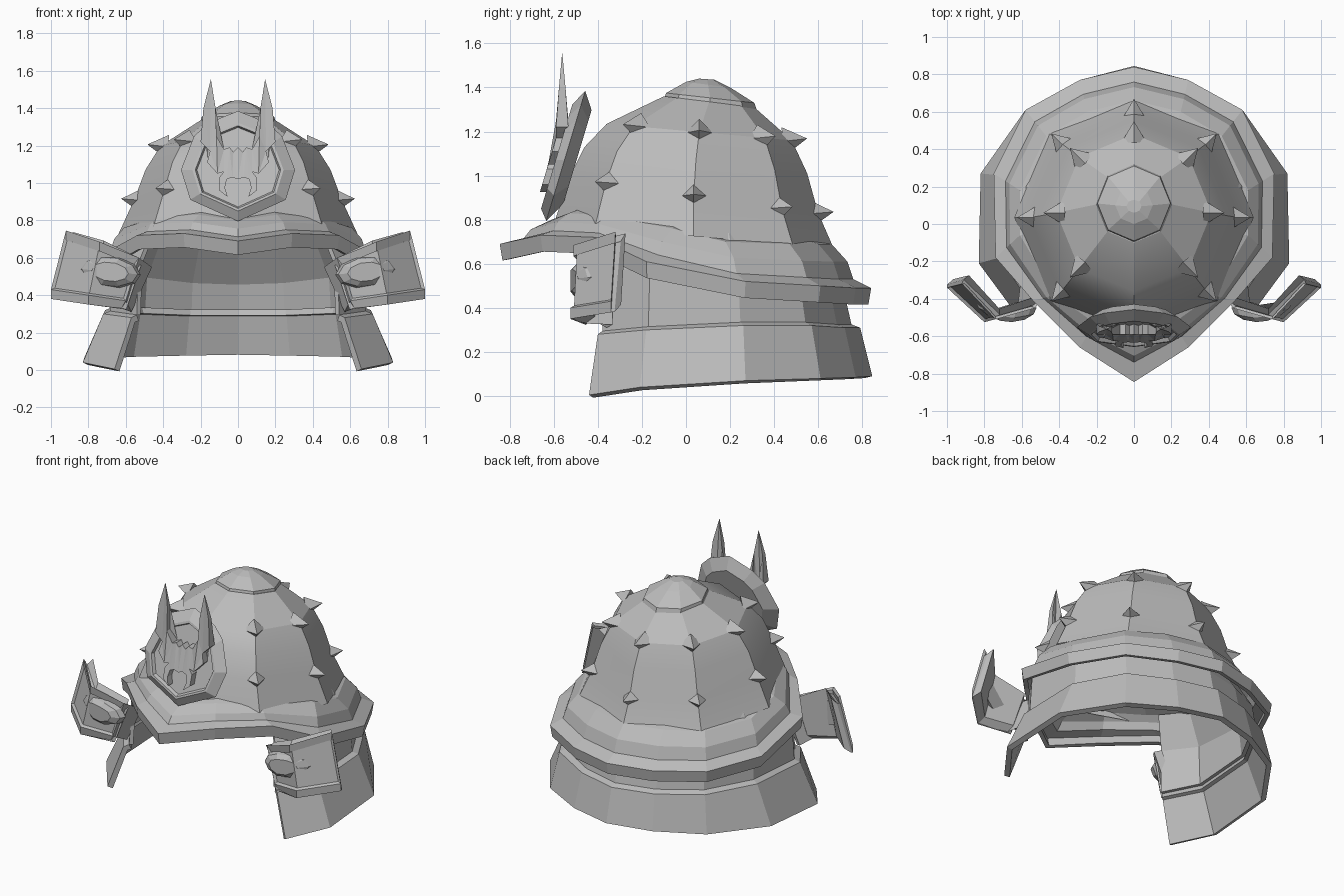
import bpy, bmesh, math
from mathutils import Vector

cube = bpy.data.objects.get("Cube")
if cube:
    bpy.data.objects.remove(cube)

grey = bpy.data.materials.new("plain_grey")
grey.use_nodes = True
grey.diffuse_color = (0.5, 0.5, 0.5, 1)
grey.node_tree.nodes["Principled BSDF"].inputs["Base Color"].default_value = (0.5, 0.5, 0.5, 1)


def finish(name, bm, thick=0, mirror=False, recalc=False):
    """Turn a bmesh into a flat-shaded object with optional shell and mirror."""
    if recalc:
        bmesh.ops.recalc_face_normals(bm, faces=bm.faces[:])
    me = bpy.data.meshes.new(name)
    bm.to_mesh(me)
    bm.free()
    ob = bpy.data.objects.new(name, me)
    bpy.context.collection.objects.link(ob)
    me.materials.append(grey)
    if thick:
        m = ob.modifiers.new("shell", 'SOLIDIFY')
        m.thickness, m.offset = thick, -1
    if mirror:
        ob.modifiers.new("mirror", 'MIRROR')
    return ob


def loft(name, rings, closed=True, caps=(False, False), recalc=False, **options):
    """Skin a stack of rings, listed from top to bottom."""
    bm = bmesh.new()
    rows = [[bm.verts.new(p) for p in r] for r in rings]
    n = len(rows[0])
    for a, b in zip(rows, rows[1:]):
        for i in range(n if closed else n - 1):
            j = (i + 1) % n
            bm.faces.new((a[i], a[j], b[j], b[i]))
    if caps[0]:
        bm.faces.new(rows[0][::-1])
    if caps[1]:
        bm.faces.new(rows[-1])
    return finish(name, bm, recalc=recalc, **options)


def flip(points):
    return [(-p[0], *p[1:]) for p in points]


def full_ring(half):
    return half + flip(half[-2:0:-1])


def open_ring(half):
    return flip(half[:0:-1]) + half


def mix(a, b, t):
    return a + (b - a) * t


def blend(ra, rb, t, tz):
    return [(mix(a[0], b[0], t), mix(a[1], b[1], t), mix(a[2], b[2], tz)) for a, b in zip(ra, rb)]


# Tilted eight-sided rings: front y, front z, back y, back z, half width
def tilted_point(ring, angle):
    yf, zf, yb, zb, w = ring
    t = (1 + math.sin(angle)) / 2
    return (w * math.cos(angle), mix(yf, yb, t), mix(zf, zb, t))


def octagon(ring):
    return [tilted_point(ring, math.radians(90 - 45 * i)) for i in range(8)]


# Bowl, smooth down each panel and sharp along the ridges
upper = (-.36, 1.235, .48, 1.16, .415)
middle = (-.46, 1.13, .55, 1.01, .495)
lower = (-.53, .99, .6, .83, .555)
bowl = [(-.1, 1.36, .31, 1.31, .2), upper, middle, lower, (-.6, .78, .67, .67, .64)]
bowl_object = loft("bowl", [octagon(r) for r in bowl], caps=(True, False))
bpy.ops.object.select_all(action='DESELECT')
bowl_object.select_set(True)
bpy.context.view_layer.objects.active = bowl_object
bpy.ops.object.shade_smooth_by_angle(angle=math.radians(22))

# Knob on the crown
knob = [(.06, 1.44, .13, 1.435, .04), (0, 1.425, .2, 1.4, .1),
        (-.09, 1.375, .31, 1.33, .195), (-.1, 1.345, .32, 1.3, .2)]
loft("crown_knob", [octagon(r) for r in knob], caps=(True, True))

# Studs along the bowl ridges
for row, ring, lift in (("upper", upper, .12), ("lower", lower, .08)):
    for k in range(-1, 6):
        ang = math.radians(45 * k)
        out = Vector((math.cos(ang), math.sin(ang), lift)).normalized()
        pos = Vector(tilted_point(ring, ang)) + out * .015
        bm = bmesh.new()
        bmesh.ops.create_cone(bm, cap_ends=True, segments=4, radius1=.065, radius2=0, depth=.11)
        bm.transform(out.to_track_quat('Z', 'Y').to_matrix().to_4x4())
        bmesh.ops.translate(bm, verts=bm.verts[:], vec=pos)
        finish(row + "_stud", bm)

# Brim, tucked under the bowl, from the neck at the back to the pointed visor
inner = [(0, .66, .69), (.25, .6, .69), (.47, .47, .69), (.61, .18, .7),
         (.61, -.06, .76), (.42, -.38, .82), (.21, -.53, .83), (0, -.61, .8)]
tuck = [(x * .9, y * .9, z + .02) for x, y, z in inner]
outer = [(0, .84, .49), (.29, .77, .49), (.58, .61, .5), (.75, .27, .52),
         (.74, -.18, .61), (.54, -.41, .72), (.29, -.66, .73), (0, -.845, .69)]
rim = [(x * .985, y * .985, z - .075) for x, y, z in outer]
brim = [tuck, inner, blend(inner, outer, .4, .4), blend(inner, outer, .55, .8), outer, rim]
loft("brim", [full_ring(r) for r in brim], thick=.03)

# Neck guard in two overlapping tiers, open at the front
hem = [(0, .845, .09), (.29, .77, .085), (.58, .61, .08),
       (.82, .27, .07), (.83, -.21, .04), (.66, -.44, .005)]
hem_top = [(0, .79, .31), (.27, .72, .31), (.54, .57, .32),
           (.71, .26, .32), (.72, -.18, .3), (.57, -.4, .28)]
tier_low = [(x * .95, y * .95, z + .015) for x, y, z in hem_top]
tier_top = [(x * .93, y * .91, z + .25 - .12 * y) for x, y, z in hem_top]
lining = [(x * .85, y * .82, z + .2) for x, y, z in tier_top]
loft("neck_guard_upper", [open_ring(r) for r in (lining, tier_top, tier_low)],
     closed=False, thick=.025)
loft("neck_guard_lower", [open_ring(r) for r in (tier_low, hem_top, hem)], closed=False, thick=.035)

# Folded side wings with a raised frame
top = [(.46, -.36, .55), (.53, -.45, .6), (.74, -.51, .685), (.92, -.32, .745)]
bottom = [(.57, -.36, .31), (.6, -.47, .37), (.8, -.525, .4), (1, -.34, .43)]
bm = bmesh.new()
tv, bv = ([bm.verts.new(p) for p in r] for r in (top, bottom))
panels = [bm.faces.new((bv[i], bv[i + 1], tv[i + 1], tv[i])) for i in range(3)]
for width, depth in ((.025, 0), (.012, -.015)):
    bmesh.ops.inset_region(bm, faces=panels[1:], thickness=width, depth=depth,
                           use_boundary=True, use_even_offset=True)
finish("side_wing", bm, thick=.05, mirror=True)


# Oval boss on each wing, bent around the fold
def boss_ring(size, lift):
    points = []
    for i in range(10):
        u, v = (size * f(math.radians(36 * i)) for f in (math.cos, math.sin))
        bend = .07 * max(0, u) + .03 * max(0, -u)
        points.append((.685 + .165 * u, -.475 - lift + bend, .525 + .085 * v + .015 * u))
    return points


loft("wing_boss", [boss_ring(1, 0), boss_ring(.9, .035), boss_ring(.6, .055)],
     caps=(True, True), recalc=True, mirror=True)


# Leaning crest plate with wide bevels and a sunken centre
def lean(x, z, depth):
    return (x, -.457 - (1.385 - z) * .3 + depth, z)


plate = full_ring([(0, 1.385), (.16, 1.32), (.235, 1.25), (.305, 1.07), (.255, .91), (0, .795)])


def plate_ring(scale, depth):
    return [lean(x * scale, 1.07 + (z - 1.07) * scale, depth) for x, z in plate]


loft("crest_plate", [plate_ring(.72, .055), plate_ring(1, 0), plate_ring(.8, -.04),
                     plate_ring(.75, -.04), plate_ring(.72, -.02)], caps=(True, True), recalc=True)

# Horned mask emblem, with horns that rise straight up
mask = full_ring([(0, 1.19), (.025, 1.165), (.045, 1.19), (.075, 1.18), (.115, 1.25), (.12, 1.4),
                  (.145, 1.555), (.185, 1.4), (.2, 1.22), (.15, 1.17), (.165, 1.11), (.11, 1.05),
                  (.075, 1.06), (.1, 1.03), (.1, .96), (.055, .925), (.07, .975), (.06, 1.02),
                  (.03, 1.03), (0, 1.02)])


def mask_point(x, z, side):
    y = lean(x, min(z, 1.17), -.04)[1]
    return (x, y + side * .028 * min(1, 1.02 - max(0, z - 1.25) / .305), z)


bm = bmesh.new()
front, back = ([bm.verts.new(mask_point(x, z, s)) for x, z in mask] for s in (-1, 1))
bm.faces.new(front)
bm.faces.new(back[::-1])
for i in range(len(mask)):
    j = (i + 1) % len(mask)
    bm.faces.new((front[i], front[j], back[j], back[i]))
bmesh.ops.triangulate(bm, faces=[f for f in bm.faces if len(f.verts) > 4])
finish("horned_mask", bm, recalc=True)
